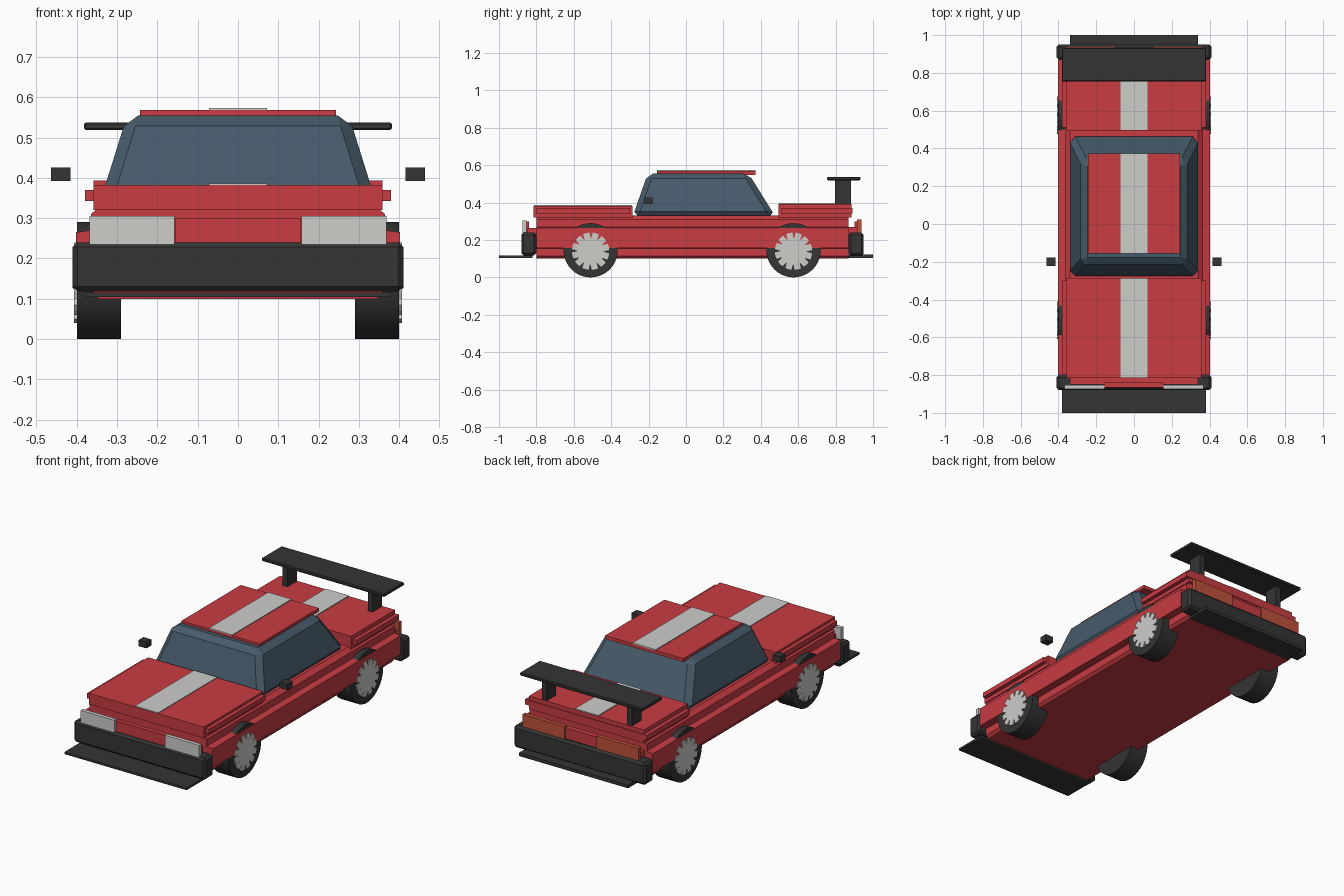
import bpy, bmesh, math
from mathutils import Matrix

if "Cube" in bpy.data.objects:
    bpy.data.objects.remove(bpy.data.objects["Cube"], do_unlink=True)


def material(name, rgb):
    m = bpy.data.materials.new(name)
    m.use_nodes = True
    m.diffuse_color = (*rgb, 1)
    m.node_tree.nodes["Principled BSDF"].inputs["Base Color"].default_value = (*rgb, 1)
    return m


RED = material("red_paint", (0.58, 0.045, 0.055))
GREY = material("light_grey", (0.61, 0.61, 0.59))
BLACK = material("black_trim", (0.035, 0.035, 0.035))
GLASS = material("blue_glass", (0.062, 0.105, 0.145))
ORANGE = material("orange_light", (0.52, 0.085, 0.045))


def finish(name, bm, mat):
    bmesh.ops.recalc_face_normals(bm, faces=bm.faces)
    me = bpy.data.meshes.new(name)
    bm.to_mesh(me)
    bm.free()
    me.materials.append(mat)
    ob = bpy.data.objects.new(name, me)
    bpy.context.collection.objects.link(ob)
    return ob


def bevel(ob, width):
    mod = ob.modifiers.new("bevel", "BEVEL")
    mod.width = width
    mod.segments = 1
    return ob


def box(name, x, y, z, mat, bev=0):
    """Box from (low, high) pairs on each axis."""
    bm = bmesh.new()
    bmesh.ops.create_cube(bm, size=1)
    for v in bm.verts:
        v.co = [r[0] if c < 0 else r[1] for c, r in zip(v.co, (x, y, z))]
    ob = finish(name, bm, mat)
    return bevel(ob, bev) if bev else ob


def wide(name, half, y, z, mat, bev=0):
    return box(name, (-half, half), y, z, mat, bev)


def pair(name, x, y, z, mat, bev=0):
    box("left_" + name, x, y, z, mat, bev)
    box("right_" + name, (-x[1], -x[0]), y, z, mat, bev)


def prism(bm, outline, depth):
    """Extrude a flat outline along a depth vector."""
    face = bm.faces.new([bm.verts.new(p) for p in outline])
    ext = bmesh.ops.extrude_face_region(bm, geom=[face])
    bmesh.ops.translate(bm, vec=depth, verts=[g for g in ext["geom"] if isinstance(g, bmesh.types.BMVert)])


# Lower body: stepped section swept front to back
half = [(0.345, 0.10), (0.36, 0.115), (0.36, 0.155), (0.402, 0.158), (0.402, 0.265),
        (0.365, 0.27), (0.365, 0.31), (0.34, 0.33)]
section = half + [(-x, z) for x, z in reversed(half)]
bm = bmesh.new()
prism(bm, [(x, -0.80, z) for x, z in section], (0, 1.67, 0))
finish("lower_body", bm, RED)

# Nose and tail panels
wide("nose_panel", 0.34, (-0.85, -0.79), (0.13, 0.265), RED)
wide("front_centre_panel", 0.155, (-0.865, -0.84), (0.23, 0.30), RED)
wide("tail_panel", 0.35, (0.86, 0.92), (0.13, 0.27), RED)
wide("rear_centre_panel", 0.10, (0.90, 0.93), (0.23, 0.30), RED)

# Hood and trunk, each a lid with a wider belt
wide("hood", 0.358, (-0.815, -0.287), (0.32, 0.382), RED)
wide("hood_belt", 0.38, (-0.80, -0.30), (0.342, 0.37), RED)
wide("trunk_lid", 0.358, (0.495, 0.885), (0.32, 0.393), RED)
wide("trunk_belt", 0.38, (0.51, 0.89), (0.342, 0.37), RED)

# Glass cabin with tapered sides
bm = bmesh.new()
bmesh.ops.create_cube(bm, size=1)
for v in bm.verts:
    top = v.co.z > 0
    v.co.x = math.copysign(0.275 if top else 0.347, v.co.x)
    if v.co.y < 0:
        v.co.y = -0.205 if top else -0.285
    else:
        v.co.y = 0.335 if top else 0.478
    v.co.z = 0.555 if top else 0.325
bevel(finish("glass_cabin", bm, GLASS), 0.028)

# Roof and painted stripes
wide("roof", 0.243, (-0.155, 0.372), (0.548, 0.568), RED)
wide("roof_stripe", 0.072, (-0.155, 0.372), (0.566, 0.573), GREY)
wide("hood_stripe", 0.072, (-0.813, -0.288), (0.379, 0.386), GREY)
wide("trunk_stripe", 0.072, (0.497, 0.883), (0.391, 0.398), GREY)

# Bumpers and lower lips
wide("front_bumper", 0.41, (-0.88, -0.80), (0.118, 0.24), BLACK, 0.012)
wide("rear_bumper", 0.41, (0.87, 0.95), (0.115, 0.24), BLACK, 0.012)
wide("front_splitter", 0.38, (-1.0, -0.82), (0.104, 0.116), BLACK)
wide("rear_lip", 0.34, (0.87, 1.0), (0.104, 0.122), BLACK)

# Lights
pair("headlight", (0.157, 0.368), (-0.873, -0.852), (0.235, 0.305), GREY)
pair("tail_light", (0.10, 0.36), (0.915, 0.938), (0.24, 0.31), ORANGE)

# Mirrors and rear wing
pair("mirror", (0.415, 0.464), (-0.222, -0.178), (0.392, 0.426), BLACK)
wide("wing_blade", 0.382, (0.755, 0.932), (0.519, 0.537), BLACK, 0.004)
pair("wing_support", (0.25, 0.28), (0.797, 0.882), (0.385, 0.525), BLACK)


# Wheels: tyre plus a spoked disc
def wheel(name, side, y):
    centre = (side * 0.345, y, 0.145)
    bm = bmesh.new()
    bmesh.ops.create_cone(bm, cap_ends=True, segments=40, radius1=0.145, radius2=0.145, depth=0.11,
                          matrix=Matrix.Translation(centre) @ Matrix.Rotation(math.pi / 2, 4, 'Y'))
    tyre = finish(name + "_tyre", bm, BLACK)
    for p in tyre.data.polygons:
        p.use_smooth = len(p.vertices) == 4
    for e in tyre.data.edges:
        a, b = (tyre.data.vertices[i].co for i in e.vertices)
        e.use_edge_sharp = abs(a.x - b.x) < 0.01
    spokes = 12
    step = math.tau / spokes
    outline = []
    for i in range(spokes):
        for part, radius in ((0, 0.072), (0.12, 0.1), (0.45, 0.1), (0.78, 0.1), (0.9, 0.072)):
            a = (i + part) * step
            outline.append((side * 0.385, y + radius * math.cos(a), 0.14 + radius * math.sin(a)))
    bm = bmesh.new()
    prism(bm, outline, (side * 0.022, 0, 0))
    finish(name + "_rim", bm, GREY)


for label, y in (("front", -0.51), ("rear", 0.575)):
    wheel("left_" + label, 1, y)
    wheel("right_" + label, -1, y)
